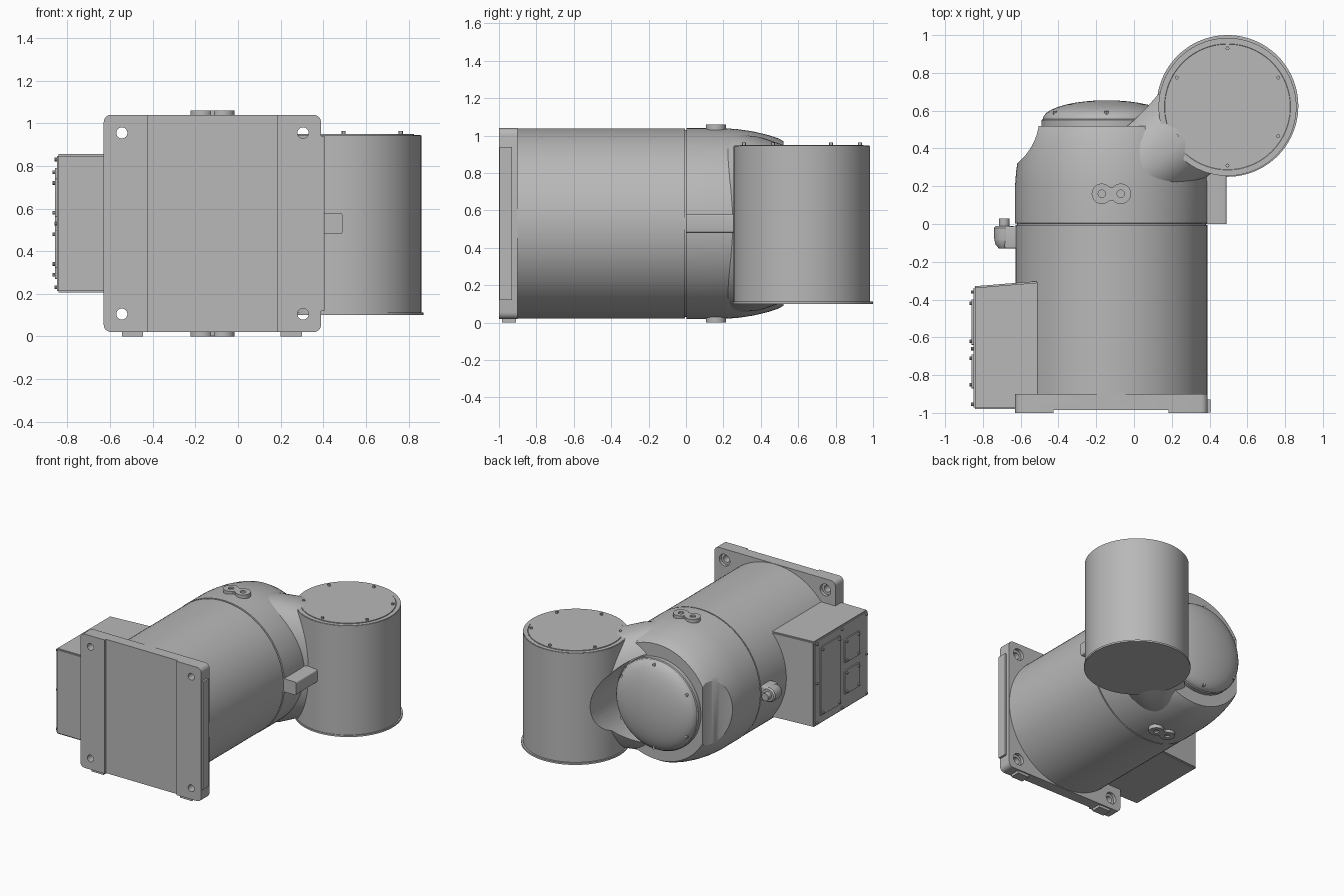
import bpy, bmesh
from math import sin, cos, pi, radians, copysign
from mathutils import Vector

if "Cube" in bpy.data.objects:
    bpy.data.objects.remove(bpy.data.objects["Cube"])

GREY = (0.48, 0.48, 0.48, 1)
metal = bpy.data.materials.new("grey_metal")
metal.use_nodes = True
metal.diffuse_color = GREY
metal.node_tree.nodes["Principled BSDF"].inputs["Base Color"].default_value = GREY
CX, CZ = -0.12, 0.53          # main housing axis
JX, JY = 0.495, 0.62          # upright joint axis


def finish(bm, name):
    bmesh.ops.recalc_face_normals(bm, faces=bm.faces)
    mesh = bpy.data.meshes.new(name)
    bm.to_mesh(mesh)
    bm.free()
    mesh.materials.append(metal)
    ob = bpy.data.objects.new(name, mesh)
    bpy.context.collection.objects.link(ob)
    return ob


def loft(name, rings):
    """Skin a list of point rings and cap both ends."""
    bm = bmesh.new()
    vs = [[bm.verts.new(p) for p in ring] for ring in rings]
    n = len(vs[0])
    for a, b in zip(vs, vs[1:]):
        for i in range(n):
            j = (i + 1) % n
            bm.faces.new((a[i], a[j], b[j], b[i]))
    bm.faces.new(vs[0])
    bm.faces.new(vs[-1])
    return finish(bm, name)


def turned(name, profile, at, axis="Z", n=64):
    """Revolve (radius, height) points about an axis through a point."""
    def point(r, h, a):
        c, s = r * cos(a), r * sin(a)
        return Vector(at) + Vector({"X": (h, c, s), "Y": (c, h, s), "Z": (c, s, h)}[axis])
    return loft(name, [[point(r, h, 2 * pi * i / n) for i in range(n)] for r, h in profile])


def rod(name, r, h0, h1, at, axis="Z", n=64):
    return turned(name, [(r, h0), (r, h1)], at, axis, n)


def box(name, x, y, z, bevel=0.0, along=None):
    bm = bmesh.new()
    bmesh.ops.create_cube(bm, size=1)
    for v in bm.verts:
        v.co = [lo + (c + 0.5) * (hi - lo) for c, (lo, hi) in zip(v.co, (x, y, z))]
    if bevel:
        edges = [e for e in bm.edges if along is None
                 or abs((e.verts[0].co - e.verts[1].co).normalized()[along]) > 0.9]
        bmesh.ops.bevel(bm, geom=edges, offset=bevel, segments=4, profile=0.5, affect="EDGES")
    return finish(bm, name)


def cut(target, cutter):
    mod = target.modifiers.new("cut", "BOOLEAN")
    mod.operation, mod.solver, mod.object = "DIFFERENCE", "EXACT", cutter
    bpy.context.view_layer.objects.active = target
    bpy.ops.object.modifier_apply(modifier="cut")
    bpy.data.objects.remove(cutter)


# Main housing with seam groove and rounded far end
housing = turned("housing", [
    (0.508, -0.93), (0.508, -0.006), (0.5, -0.005), (0.5, 0.003), (0.51, 0.004), (0.51, 0.2),
    (0.504, 0.28), (0.492, 0.36), (0.473, 0.44), (0.455, 0.495), (0.44, 0.52)],
    (CX, 0, CZ), "Y", 96)
cut(housing, rod("scallop_cutter", 0.32, -0.2, 1.3, (-0.82, 0.57, 0)))

# Elbow neck: squared ellipses shrinking toward the joint
side = Vector((-0.61, 0.79, 0))
rings = []
for x, y, hw, hz, power in [(-0.1, 0.22, 0.3, 0.49, 1), (0.1, 0.36, 0.275, 0.465, 0.85),
                            (0.2, 0.44, 0.265, 0.435, 0.8), (0.3, 0.52, 0.265, 0.405, 0.8),
                            (0.42, 0.61, 0.27, 0.38, 0.8)]:
    ring = []
    for i in range(64):
        a = 2 * pi * i / 64
        c, s = [copysign(abs(t) ** power, t) for t in (cos(a), sin(a))]
        ring.append(Vector((x, y, CZ)) + side * hw * c + Vector((0, 0, hz * s)))
    rings.append(ring)
neck = loft("elbow_neck", rings)

# Upright joint drum, flange, lid and lid bolts
drum = rod("joint_drum", 0.365, 0.11, 0.943, (JX, JY, 0), n=96)
rod("joint_flange", 0.375, 0.1, 0.113, (JX, 0.625, 0), n=96)
turned("joint_lid", [(0.362, 0.94), (0.362, 0.946), (0.334, 0.946), (0.332, 0.944),
                     (0.33, 0.944), (0.33, 0.95)], (JX, JY, 0), n=96)
for k in range(6):
    a = radians(90 + 60 * k)
    rod("lid_bolt", 0.01, 0.94, 0.963, (JX + 0.31 * cos(a), JY + 0.31 * sin(a), 0), n=12)

# Clearance pocket for the end cap, then the domed cap and its bolts
CAPX = -0.145
for part in (neck, drum):
    cut(part, rod("pocket_cutter", 0.358, 0.519, 1.3, (CAPX, 0, CZ), "Y"))
dome = [(0.345, 0.5), (0.345, 0.55)]
dome += [(0.338 * cos(t), 0.555 + 0.1 * sin(t)) for t in [pi / 2 * k / 9 for k in range(9)]]
dome.append((0.01, 0.655))
turned("end_cap", dome, (CAPX, 0, CZ), "Y")
for k in range(6):
    a = radians(30 + 60 * k)
    rod("cap_bolt", 0.011, 0.55, 0.598, (CAPX + 0.315 * cos(a), 0, CZ + 0.315 * sin(a)), "Y", 12)

# Mounting plate with centre recess and four counterbored holes
plate = box("mounting_plate", (-0.63, 0.39), (-1, -0.9), (0.02, 1.04), 0.035, 1)
cut(plate, box("recess_cutter", (-0.425, 0.183), (-1.1, -0.985), (-0.1, 1.2)))
for x in (-0.545, 0.305):
    for z in (0.105, 0.955):
        cut(plate, rod("hole_cutter", 0.026, -1.1, -0.8, (x, 0, z), "Y", 24))
        cut(plate, rod("counterbore_cutter", 0.045, -0.925, -0.8, (x, 0, z), "Y", 24))
box("plate_side_pad", (0.385, 0.405), (-0.998, -0.93), (0.12, 0.94))
for x in (-0.545, 0.2):
    box("plate_foot", (x, x + 0.1), (-0.985, -0.91), (0, 0.03))

# Terminal box with sloped inner side, cover plates and screws
bm = bmesh.new()
bmesh.ops.create_cube(bm, size=1)
for v in bm.verts:
    inner = v.co.x > 0
    v.co = (-0.42 if inner else -0.85,
            (-0.295 if inner else -0.33) if v.co.y > 0 else -0.98,
            0.855 if v.co.z > 0 else 0.205)
bmesh.ops.bevel(bm, geom=bm.edges[:], offset=0.008, segments=2, affect="EDGES")
finish(bm, "terminal_box")


def screw(y, z, out=-0.862):
    rod("cover_screw", 0.009, out, -0.84, (0, y, z), "X", 10)


for y0, y1, z0, z1 in [(-0.64, -0.4, 0.27, 0.79), (-0.87, -0.69, 0.56, 0.74), (-0.87, -0.69, 0.32, 0.5)]:
    box("cover_plate", (-0.859, -0.845), (y0, y1), (z0, z1), 0.006, 0)
    for y in (y0 + 0.02, y1 - 0.02):
        for z in (z0 + 0.02, z1 - 0.02):
            screw(y, z, -0.87)
for y in (-0.36, -0.66, -0.955):
    for z in (0.23, 0.83):
        screw(y, z)
for y in (-0.36, -0.955):
    screw(y, CZ)

# Twin-lobed lifting bosses above and below
for z0, z1 in ((1.0, 1.06), (0.0, 0.06)):
    for x in (-0.17, -0.07):
        boss = rod("lifting_boss", 0.054, z0, z1, (x, 0.16, 0), n=32)
        outer = z1 if z0 > 0.5 else z0
        cut(boss, rod("boss_hole_cutter", 0.02, outer - 0.012, outer + 0.012, (x, 0.16, 0), n=20))
    box("boss_bridge", (-0.15, -0.09), (0.125, 0.195), (z0 + 0.001, z1 - 0.001))

# Stop block by the elbow and the stop lug opposite
box("stop_block", (0.3, 0.49), (0.0, 0.3), (0.48, 0.58), 0.012, 1)
turned("stop_lug", [(0.03, -0.13), (0.048, -0.11), (0.055, -0.08), (0.055, -0.02), (0.045, -0.01)],
       (-0.685, 0, CZ), "Y", 32)
box("lug_web", (-0.685, -0.6), (-0.13, -0.012), (0.475, 0.585), 0.01)
rod("lug_pin", 0.028, -0.03, 0.03, (-0.687, 0, CZ), "Y", 24)

# Smooth shading with crisp edges
bpy.ops.object.select_all(action="DESELECT")
for ob in bpy.context.scene.objects:
    if ob.type == "MESH":
        ob.select_set(True)
        bpy.context.view_layer.objects.active = ob
bpy.ops.object.shade_smooth_by_angle(angle=radians(30))
